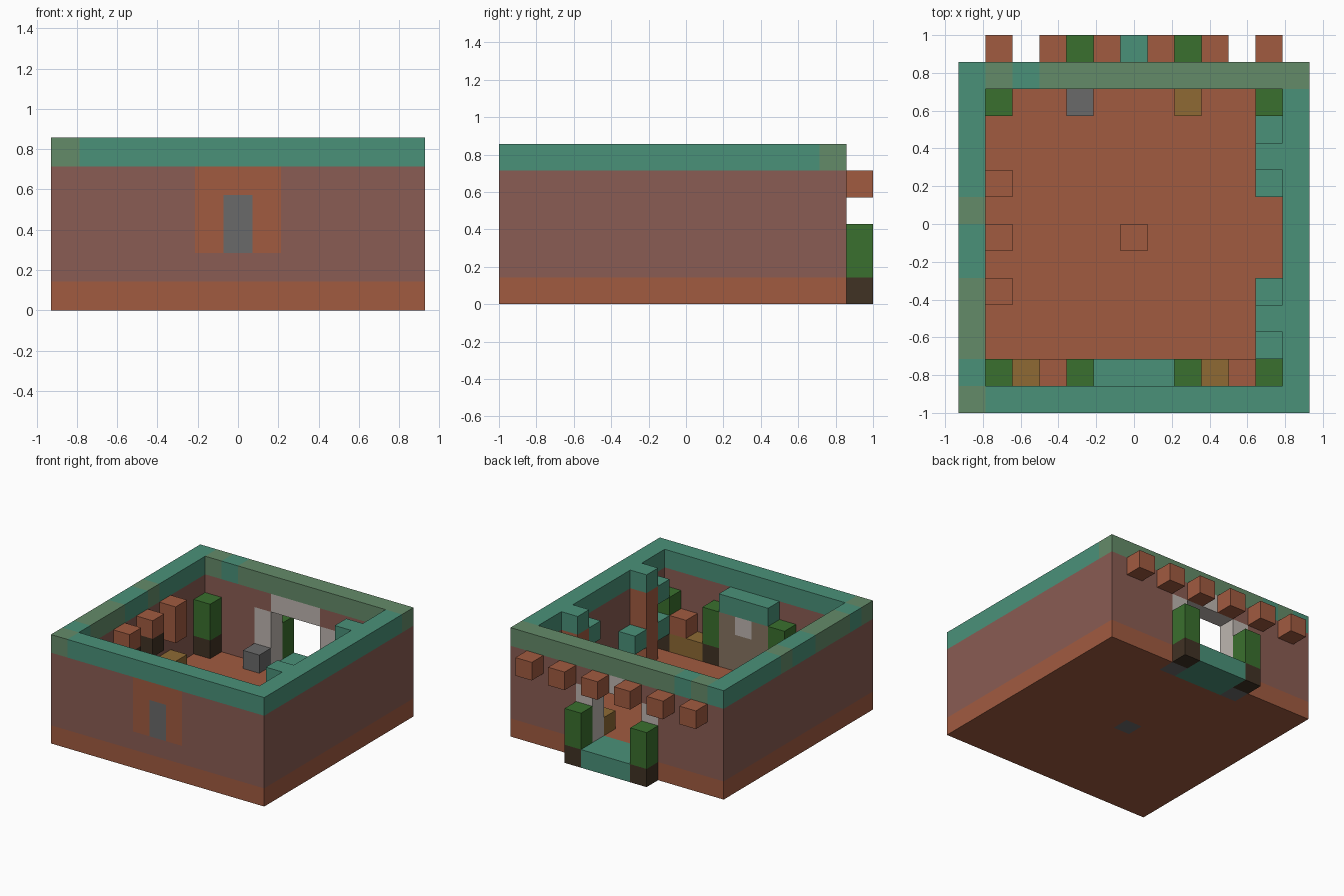
import bpy, bmesh
from mathutils import Vector

if "Cube" in bpy.data.objects:
    bpy.data.objects.remove(bpy.data.objects["Cube"])

CELL = 1 / 7  # edge of one building block


def material(name, r, g, b):
    m = bpy.data.materials.new(name)
    lin = [(c / 255 / 12.92) if c < 11 else ((c / 255 + 0.055) / 1.055) ** 2.4 for c in (r, g, b)]
    m.diffuse_color = (*lin, 1)
    m.use_nodes = True
    m.node_tree.nodes["Principled BSDF"].inputs["Base Color"].default_value = (*lin, 1)
    return m


MATS = {
    "clay": material("terracotta", 161, 91, 64),
    "wall": material("mauve_brick", 138, 92, 83),
    "teal": material("oxidised_teal", 74, 145, 121),
    "sage": material("sage_green", 100, 139, 105),
    "leaf": material("leaf_green", 58, 112, 46),
    "dark": material("dark_wood", 64, 50, 36),
    "gray": material("stone_gray", 106, 106, 106),
    "pale": material("pale_stone", 190, 182, 176),
    "ochre": material("ochre", 142, 106, 52),
    "mud": material("mud_brown", 136, 116, 98),
}
blocks = {}  # cell -> (part name, colour)


def fill(part, colour, start, size=(1, 1, 1)):
    """Fill a box of blocks; later fills replace earlier ones."""
    for i in range(size[0]):
        for j in range(size[1]):
            for k in range(size[2]):
                blocks[start[0] + i, start[1] + j, start[2] + k] = (part, colour)


def carve(start, size):
    for key in list(blocks):
        if all(s <= c < s + n for c, s, n in zip(key, start, size)):
            del blocks[key]


def ring(part, colour, z, height):
    for y in (0, 12):
        fill(part, colour, (0, y, z), (13, 1, height))
    for x in (0, 12):
        fill(part, colour, (x, 0, z), (1, 13, height))


def plant(part, x, y, z, leaves):
    fill(part, "dark", (x, y, z))
    fill(part, "leaf", (x, y, z + 1), (1, 1, leaves))


# Floor, walls and weathered rim
fill("floor", "clay", (0, 0, 0), (13, 13, 1))
fill("floor", "gray", (6, 6, 0))
ring("walls", "wall", 1, 4)
ring("rim", "teal", 5, 1)
fill("rim", "sage", (1, 12, 5))
fill("rim", "sage", (3, 12, 5), (10, 1, 1))
fill("rim", "sage", (0, 0, 5))
fill("rim", "sage", (0, 2, 5), (1, 3, 1))
fill("rim", "sage", (0, 7, 5))

# Front panel with stone centre
fill("walls", "clay", (5, 0, 2), (3, 1, 3))
fill("walls", "gray", (6, 0, 2), (1, 1, 2))

# Back doorway with frame and threshold
fill("door_frame", "pale", (4, 12, 1), (5, 1, 3))
fill("door_frame", "pale", (5, 12, 4), (3, 1, 1))
carve((5, 12, 1), (3, 1, 3))
fill("threshold", "teal", (5, 12, 0), (3, 2, 1))
for x in (4, 8):
    fill("floor", "gray", (x, 12, 0))
    plant("door_plants", x, 13, 0, 2)

# Beam ends on the back wall
for x in range(1, 12, 2):
    fill("beam_ends", "clay", (x, 13, 4))

# Hearth against the front wall
fill("hearth", "mud", (5, 1, 1), (3, 1, 3))
fill("hearth", "pale", (6, 1, 3))
fill("hearth", "teal", (5, 1, 4), (3, 1, 1))

# Indoor plants
for x, y in ((1, 1), (4, 1), (8, 1), (11, 1), (1, 11), (11, 11)):
    plant("indoor_plants", x, y, 1, 2)

# Benches beside the hearth
for x in (2, 9):
    fill("benches", "ochre", (x, 1, 1), (2, 1, 1))
    fill("benches", "clay", (x + 1, 1, 2))

# Stools and centre table
fill("gray_stool", "gray", (4, 11, 1))
fill("ochre_stool", "ochre", (8, 11, 1))
fill("centre_table", "clay", (6, 6, 1))

# Wall brackets on the -x side
for y in (4, 6, 8):
    fill("wall_brackets", "clay", (1, y, 4))
    fill("wall_seats", "ochre", (1, y, 1))
    fill("wall_brackets", "clay" if y == 8 else "dark", (1, y, 3))

# Pillars with stepped arms on the +x side
for y in (3, 9):
    fill("pillars", "clay", (11, y, 1), (1, 1, 4))
    fill("pillars", "teal", (11, y, 5))
    fill("pillar_arms", "teal", (11, y - 1, 4))
    for side in (-1, 1):
        fill("pillar_arms", "teal", (11, y + side, 2))


def build(part):
    """Make one object from the exposed sides of a part's blocks."""
    bm = bmesh.new()
    used = []
    for cell, (name, colour) in blocks.items():
        if name != part:
            continue
        if colour not in used:
            used.append(colour)
        for axis in range(3):
            for sign in (-1, 1):
                n = Vector((0, 0, 0))
                n[axis] = sign
                if tuple(int(c + d) for c, d in zip(cell, n)) in blocks:
                    continue
                u, v = Vector((0, 0, 0)), Vector((0, 0, 0))
                u[(axis + 1) % 3] = 0.5
                v[(axis + 2) % 3] = 0.5 * sign
                mid = Vector(cell) + Vector((-6, -6.5, 0.5)) + n / 2
                corners = (mid - u - v, mid + u - v, mid + u + v, mid - u + v)
                face = bm.faces.new([bm.verts.new(c * CELL) for c in corners])
                face.material_index = used.index(colour)
    bmesh.ops.remove_doubles(bm, verts=bm.verts, dist=0.001)
    bmesh.ops.dissolve_limit(bm, angle_limit=0.01, verts=bm.verts, edges=bm.edges, delimit={'MATERIAL'})
    mesh = bpy.data.meshes.new(part)
    bm.to_mesh(mesh)
    bm.free()
    for colour in used:
        mesh.materials.append(MATS[colour])
    bpy.context.scene.collection.objects.link(bpy.data.objects.new(part, mesh))


for part in sorted({name for name, _ in blocks.values()}):
    build(part)
